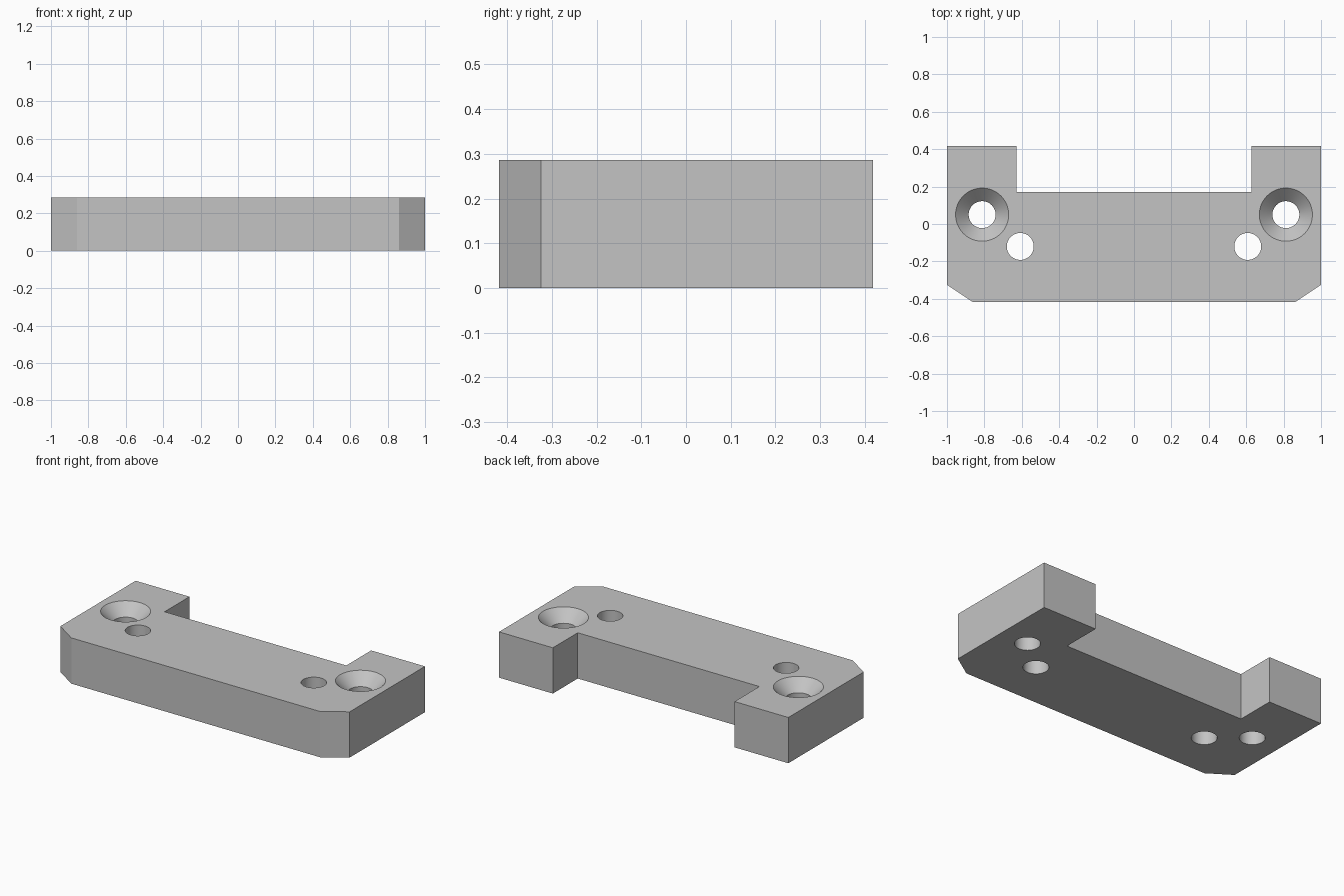
import bpy
import bmesh
from math import radians

cube = bpy.data.objects.get("Cube")
if cube:
    bpy.data.objects.remove(cube, do_unlink=True)

HEIGHT = 0.286
HOLE_R = 0.072
SINK_R = 0.142

grey = bpy.data.materials.new("plain grey")
grey.use_nodes = True
colour = (0.55, 0.55, 0.55, 1)
grey.diffuse_color = colour
grey.node_tree.nodes["Principled BSDF"].inputs["Base Color"].default_value = colour


def make_object(name, bm):
    bmesh.ops.recalc_face_normals(bm, faces=bm.faces)
    mesh = bpy.data.meshes.new(name)
    bm.to_mesh(mesh)
    bm.free()
    mesh.materials.append(grey)
    obj = bpy.data.objects.new(name, mesh)
    bpy.context.collection.objects.link(obj)
    return obj


def add_cone(bm, x, y, z0, z1, r0, r1):
    """Closed round frustum between two heights."""
    made = bmesh.ops.create_cone(bm, cap_ends=True, segments=64,
                                 radius1=r0, radius2=r1, depth=z1 - z0)
    bmesh.ops.translate(bm, verts=made["verts"], vec=(x, y, (z0 + z1) / 2))


# Plate: half outline mirrored across x, then extruded
half = [(0.86, -0.418), (1, -0.325), (1, 0.418), (0.628, 0.418), (0.628, 0.172)]
outline = half + [(-x, y) for x, y in reversed(half)]
bm = bmesh.new()
base = bm.faces.new([bm.verts.new((x, y, 0)) for x, y in outline])
raised = bmesh.ops.extrude_face_region(bm, geom=[base], use_keep_orig=True)
top = [v for v in raised["geom"] if isinstance(v, bmesh.types.BMVert)]
bmesh.ops.translate(bm, verts=top, vec=(0, 0, HEIGHT))
plate = make_object("mounting_plate", bm)


def cut(name, bm):
    """Subtract a shape from the plate and drop the cutter."""
    cutter = make_object(name, bm)
    cutter.hide_render = True
    mod = plate.modifiers.new(name, "BOOLEAN")
    mod.operation = "DIFFERENCE"
    mod.solver = "EXACT"
    mod.object = cutter
    bpy.ops.object.select_all(action="DESELECT")
    bpy.context.view_layer.objects.active = plate
    plate.select_set(True)
    bpy.ops.object.modifier_apply(modifier=mod.name)
    bpy.data.objects.remove(cutter, do_unlink=True)


# Through holes
for side in (-1, 1):
    for x, y in ((0.812, 0.05), (0.608, -0.12)):
        bm = bmesh.new()
        add_cone(bm, side * x, y, -0.1, HEIGHT + 0.1, HOLE_R, HOLE_R)
        cut("through_hole", bm)

# Conical screw seats, continued a little above the top face
depth = SINK_R - HOLE_R
rise = 0.02
for side in (-1, 1):
    bm = bmesh.new()
    add_cone(bm, side * 0.812, 0.05, HEIGHT - depth, HEIGHT + rise,
             HOLE_R, SINK_R + rise)
    cut("screw_seat", bm)

# Smooth hole walls, crisp edges elsewhere
bpy.ops.object.shade_smooth_by_angle(angle=radians(25))
